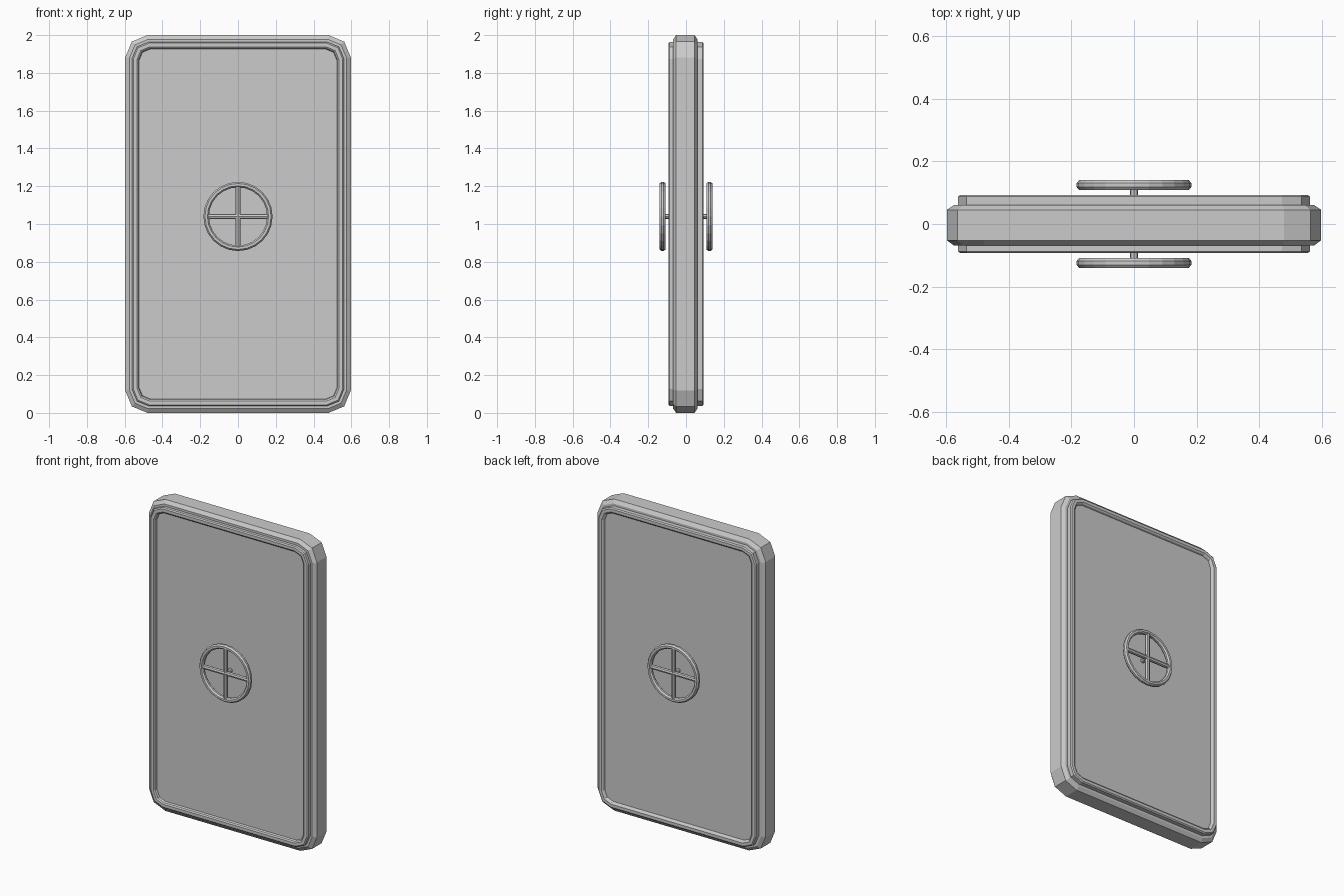
import bpy, bmesh
from math import pi, sin, cos

if "Cube" in bpy.data.objects:
    bpy.data.objects.remove(bpy.data.objects["Cube"])

HALF_W, HALF_H, CORNER = 0.597, 1.0, 0.118
WHEEL_Z = 1.04


def make_object(name, bm):
    bmesh.ops.recalc_face_normals(bm, faces=bm.faces)
    mesh = bpy.data.meshes.new(name)
    bm.to_mesh(mesh)
    bm.free()
    ob = bpy.data.objects.new(name, mesh)
    bpy.context.collection.objects.link(ob)
    return ob


def rounded_ring(bm, inset, y):
    """Rounded rectangle in the xz plane, two segments per corner."""
    r = CORNER - inset * 0.8
    w, h = HALF_W - inset - r, HALF_H - inset - r
    verts = []
    for i, (sx, sz) in enumerate(((1, 1), (-1, 1), (-1, -1), (1, -1))):
        for k in range(3):
            a = (i + k / 2) * pi / 2
            verts.append(bm.verts.new((sx * w + r * cos(a), y, 1 + sz * h + r * sin(a))))
    return verts


def bridge(bm, a, b):
    n = len(a)
    for i in range(n):
        bm.faces.new((a[i], a[(i + 1) % n], b[(i + 1) % n], b[i]))


# Door slab: (inset, y) profile from recessed front panel round to back panel
profile = [(0.074, -0.074), (0.070, -0.087), (0.062, -0.093), (0.043, -0.093),
           (0.036, -0.087), (0.036, -0.068), (0.022, -0.068), (0.0, -0.052),
           (0.0, 0.045), (0.022, 0.060), (0.036, 0.060), (0.036, 0.087),
           (0.043, 0.093), (0.062, 0.093), (0.070, 0.087), (0.074, 0.076)]
bm = bmesh.new()
rings = [rounded_ring(bm, i, y) for i, y in profile]
for a, b in zip(rings, rings[1:]):
    bridge(bm, a, b)
bm.faces.new(rings[0])
bm.faces.new(rings[-1])
make_object("door_slab", bm)


def wheel_rim(name, side):
    # Faceted rim swept around the axle
    section = [(0.183, 0.118), (0.183, 0.130), (0.175, 0.140),
               (0.162, 0.140), (0.154, 0.130), (0.154, 0.118),
               (0.162, 0.108), (0.175, 0.108)]
    n = 24
    bm = bmesh.new()
    loops = [[bm.verts.new((r * cos(2 * pi * i / n), side * y,
                            WHEEL_Z + r * sin(2 * pi * i / n))) for r, y in section]
             for i in range(n)]
    for i in range(n):
        bridge(bm, loops[i], loops[(i + 1) % n])
    make_object(name, bm)


def rod(name, start, end, radius, sides):
    bm = bmesh.new()
    bmesh.ops.create_cone(bm, cap_ends=True, segments=sides, radius1=radius,
                          radius2=radius, depth=(end - start).length)
    ob = make_object(name, bm)
    ob.location = (start + end) / 2
    ob.rotation_mode = 'QUATERNION'
    ob.rotation_quaternion = (end - start).to_track_quat('Z', 'Y')


from mathutils import Vector

# Hand wheels on both faces
for label, side in (("front", -1), ("back", 1)):
    wheel_rim(label + "_wheel_rim", side)
    hub = Vector((0, side * 0.124, WHEEL_Z))
    for part, d in (("cross", Vector((0.16, 0, 0))), ("upright", Vector((0, 0, 0.16)))):
        rod(f"{label}_wheel_{part}_spoke", hub - d, hub + d, 0.014, 8)
    rod(label + "_wheel_axle", Vector((0, side * 0.06, WHEEL_Z)), hub, 0.013, 8)
